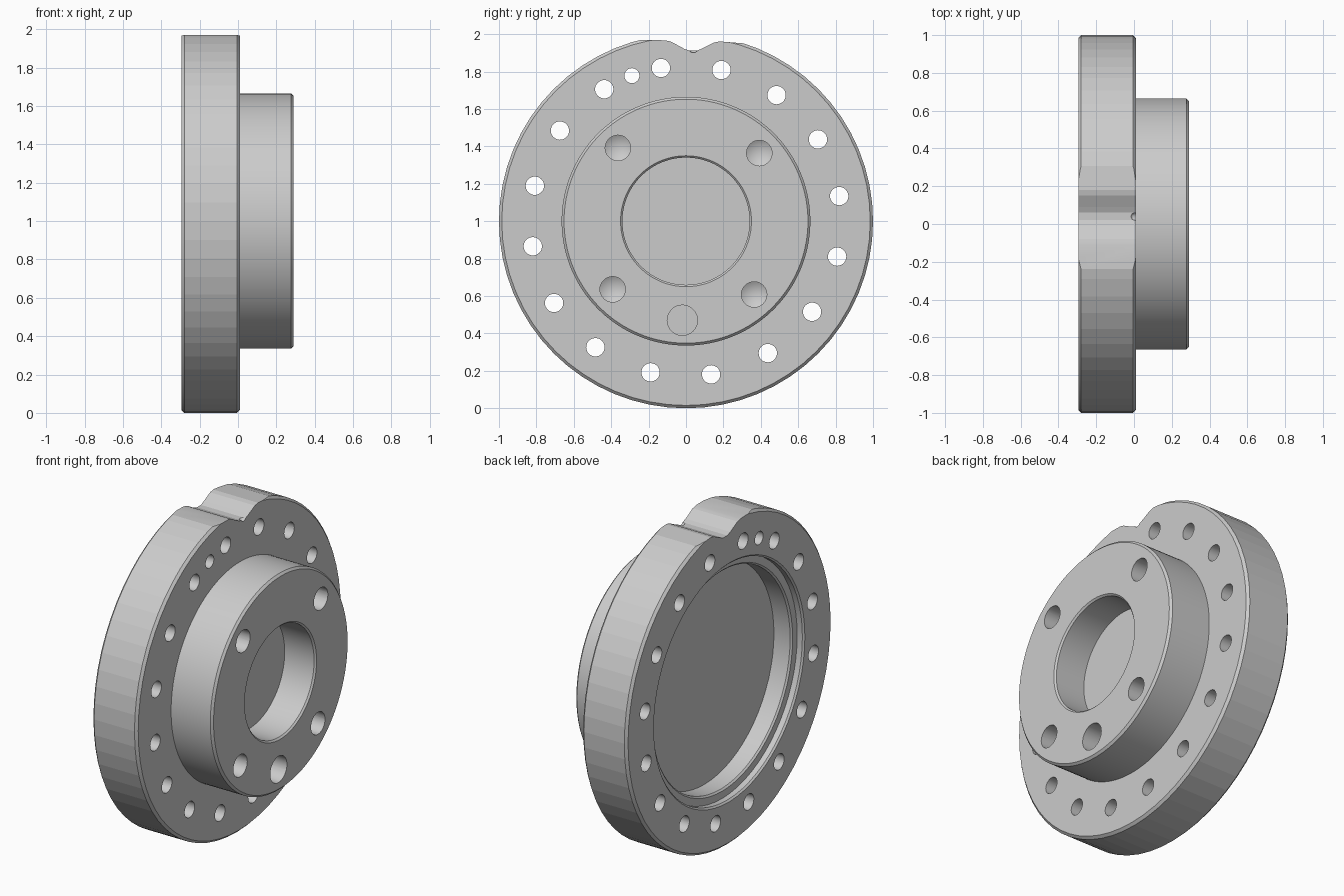
import bpy, bmesh
from math import sin, cos, pi, radians
from mathutils import Matrix

cube = bpy.data.objects.get("Cube")
if cube:
    bpy.data.objects.remove(cube, do_unlink=True)

grey = bpy.data.materials.new("machined grey")
grey.use_nodes = True
grey.diffuse_color = (0.6, 0.6, 0.6, 1)
grey.node_tree.nodes["Principled BSDF"].inputs["Base Color"].default_value = (0.6, 0.6, 0.6, 1)

CENTRE_Z = 1.0
TILT = 2.1  # the hole pattern is turned slightly about the axis


def polar(x, radius, angle):
    """Point at an angle in degrees from the top, turning towards +y."""
    a = radians(angle)
    return (x, radius * sin(a), CENTRE_Z + radius * cos(a))


def lathe(bm, profile, segments, offset=(0, 0, 0)):
    """Spin (x, radius) points about the x axis; zero radius makes a pole."""
    rings = []
    for x, r in profile:
        count = segments if r else 1
        ring = [bm.verts.new((x + offset[0],
                              r * sin(2 * pi * i / segments) + offset[1],
                              r * cos(2 * pi * i / segments) + offset[2])) for i in range(count)]
        rings.append(ring)
    for a, b in zip(rings, rings[1:]):
        for i in range(segments):
            j = (i + 1) % segments
            quad = [a[i % len(a)], a[j % len(a)], b[j % len(b)], b[i % len(b)]]
            bm.faces.new(list(dict.fromkeys(quad)))


def finish(bm, name):
    bmesh.ops.recalc_face_normals(bm, faces=bm.faces)
    mesh = bpy.data.meshes.new(name)
    bm.to_mesh(mesh)
    bm.free()
    mesh.materials.append(grey)
    obj = bpy.data.objects.new(name, mesh)
    bpy.context.collection.objects.link(obj)
    return obj


def cut(obj, cutter):
    cutter.hide_render = True
    bpy.ops.object.select_all(action='DESELECT')
    bpy.context.view_layer.objects.active = obj
    obj.select_set(True)
    mod = obj.modifiers.new("cut", 'BOOLEAN')
    mod.operation = 'DIFFERENCE'
    mod.solver = 'EXACT'
    mod.object = cutter
    bpy.ops.object.modifier_apply(modifier=mod.name)
    bpy.data.objects.remove(cutter, do_unlink=True)
    bpy.ops.object.shade_smooth_by_angle(angle=radians(30))


# Flange: bevelled disc with a stepped pocket in its back
bm = bmesh.new()
lathe(bm, [(0.01, 0), (0.01, 0.985), (-0.005, 1), (-0.28, 1), (-0.295, 0.985),
           (-0.295, 0.735), (-0.285, 0.725), (-0.25, 0.725), (-0.25, 0.68),
           (-0.24, 0.67), (-0.13, 0.67), (-0.13, 0)], 64, (0, 0, CENTRE_Z))
flange = finish(bm, "flange")

# Bolt circle and one smaller locating hole
bm = bmesh.new()
holes = [(13.2 + 22.5 * k, 0.049) for k in range(16)] + [(-20.4, 0.04)]
for angle, r in holes:
    lathe(bm, [(-0.4, 0), (-0.4, r), (0.1, r), (0.1, 0)], 32, polar(0, 0.83, angle))
cut(flange, finish(bm, "bolt_hole_cutter"))

# Shallow notch across the top of the rim
bm = bmesh.new()
outline = [(-0.25, 1.97), (-0.11, 1.967), (-0.08, 1.96), (-0.01, 1.922), (0.02, 1.912),
           (0.06, 1.912), (0.09, 1.925), (0.15, 1.955), (0.18, 1.961), (0.32, 1.95),
           (0.4, 2.1), (-0.4, 2.1)]
face = bm.faces.new([bm.verts.new((-0.4, y, z)) for y, z in outline])
ext = bmesh.ops.extrude_face_region(bm, geom=[face])
moved = [v for v in ext["geom"] if isinstance(v, bmesh.types.BMVert)]
bmesh.ops.translate(bm, verts=moved, vec=(0.5, 0, 0))
cut(flange, finish(bm, "notch_cutter"))

# Tiny dimple at the front of the notch
bm = bmesh.new()
bmesh.ops.create_uvsphere(bm, u_segments=16, v_segments=8, radius=0.025,
                          matrix=Matrix.Translation((0.005, 0.04, 1.925)))
cut(flange, finish(bm, "dimple_cutter"))

# The rim keeps its flat facets
for p in flange.data.polygons:
    if (p.center.y ** 2 + (p.center.z - CENTRE_Z) ** 2) ** 0.5 > 0.99 and abs(p.normal.x) < 0.1:
        p.use_smooth = False

# Hub: bevelled boss with a blind centre bore
bm = bmesh.new()
lathe(bm, [(0, 0), (0, 0.665), (0.277, 0.665), (0.29, 0.652), (0.29, 0.35),
           (0.28, 0.34), (0.08, 0.34), (0.08, 0)], 128, (0, 0, CENTRE_Z))
hub = finish(bm, "hub")

# Four drilled holes with conical ends and one flat-bottomed hole
bm = bmesh.new()
for k in range(4):
    lathe(bm, [(0.4, 0), (0.4, 0.068), (0.14, 0.068), (0.1, 0)], 32,
          polar(0, 0.535, 45 + TILT + 90 * k))
lathe(bm, [(0.4, 0), (0.4, 0.081), (0.14, 0.081), (0.14, 0)], 32,
      polar(0, 0.53, 180 + TILT))
cut(hub, finish(bm, "hub_hole_cutter"))
